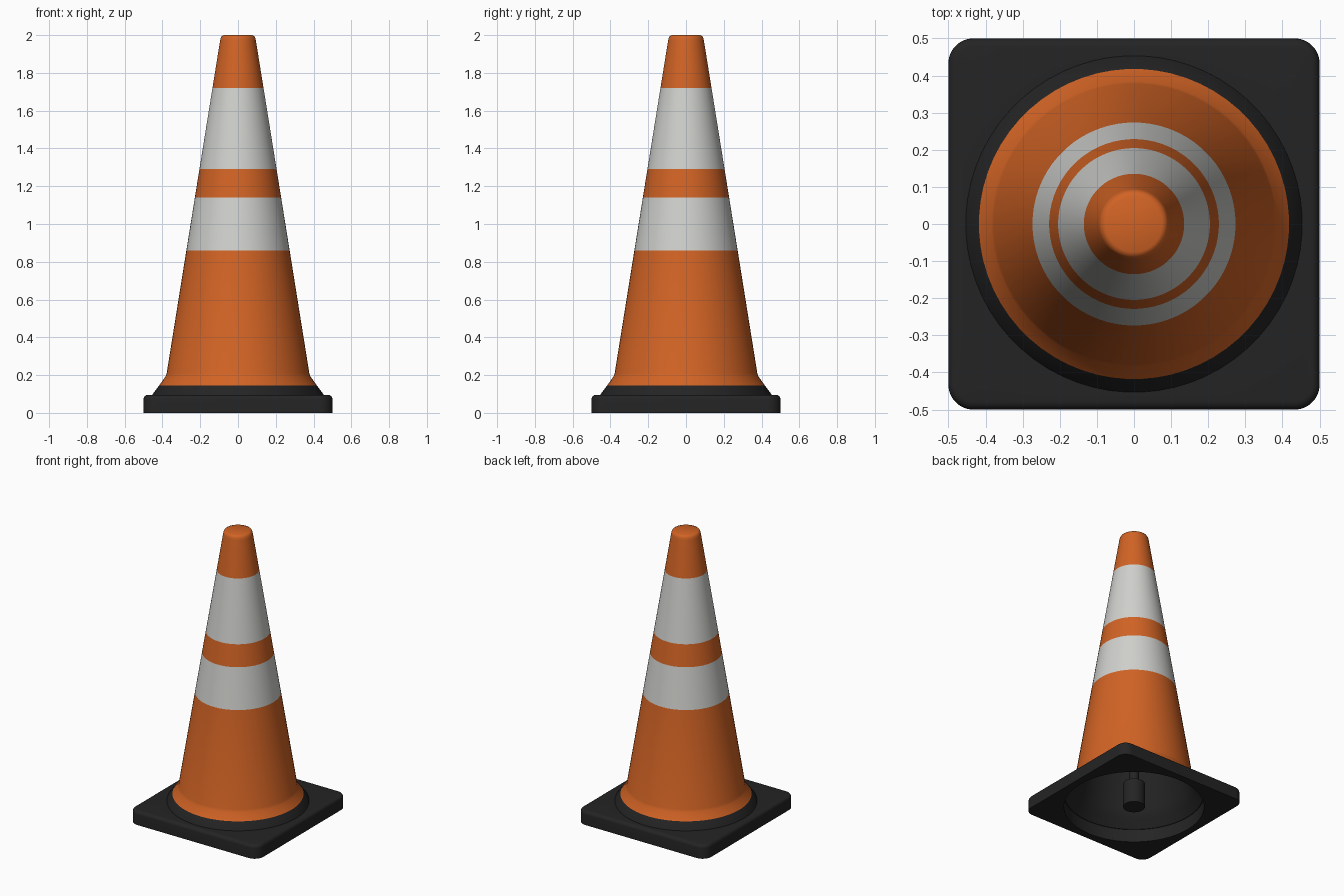
import bpy, bmesh, math

if "Cube" in bpy.data.objects:
    bpy.data.objects.remove(bpy.data.objects["Cube"])


def material(name, rgb):
    m = bpy.data.materials.new(name)
    m.diffuse_color = (*rgb, 1)
    m.use_nodes = True
    m.node_tree.nodes["Principled BSDF"].inputs["Base Color"].default_value = m.diffuse_color
    return m


BLACK, ORANGE, WHITE = 0, 1, 2
materials = [material("black rubber", (0.0175, 0.0175, 0.0175)),
             material("orange plastic", (0.64, 0.125, 0.018)),
             material("white band", (0.63, 0.63, 0.61))]


def finish(name, bm, angle=35):
    bmesh.ops.recalc_face_normals(bm, faces=bm.faces)
    mesh = bpy.data.meshes.new(name)
    bm.to_mesh(mesh)
    bm.free()
    for m in materials:
        mesh.materials.append(m)
    obj = bpy.data.objects.new(name, mesh)
    bpy.context.collection.objects.link(obj)
    bpy.ops.object.select_all(action='DESELECT')
    obj.select_set(True)
    bpy.context.view_layer.objects.active = obj
    bpy.ops.object.shade_smooth_by_angle(angle=math.radians(angle))
    return obj


def bridge(bm, a, b, mat):
    n = len(a)
    for i in range(n):
        j = (i + 1) % n
        bm.faces.new((a[i], a[j], b[j], b[i])).material_index = mat


N = 64


def circle(bm, r, z):
    # Half-step offset keeps the circle matched to the rounded square
    return [bm.verts.new((r * math.cos(t), r * math.sin(t), z))
            for t in ((i + 0.5) * 2 * math.pi / N for i in range(N))]


def rounded_square(bm, half, radius, z):
    loop, per = [], N // 4
    for q in range(4):
        cx = (half - radius) * (1 if q in (0, 3) else -1)
        cy = (half - radius) * (1 if q in (0, 1) else -1)
        for k in range(per):
            t = (q + k / (per - 1)) * math.pi / 2
            loop.append(bm.verts.new((cx + radius * math.cos(t),
                                      cy + radius * math.sin(t), z)))
    return loop


def cone_radius(z):
    return 0.38 - 0.161 * (z - 0.2)


# Base plate: rounded square with a softened top edge and a round hole
bm = bmesh.new()
H, EDGE = 0.095, 0.022
loops = [rounded_square(bm, 0.5, 0.067, 0)]
for k in range(5):
    t = k * math.pi / 8
    inset = EDGE * (1 - math.cos(t))
    loops.append(rounded_square(bm, 0.5 - inset, 0.067 - inset,
                                H - EDGE + EDGE * math.sin(t)))
loops += [circle(bm, 0.45, H), circle(bm, 0.45, 0)]
for a, b in zip(loops, loops[1:] + loops[:1]):
    bridge(bm, a, b, BLACK)
finish("base_plate", bm)

# Cone shell: outer skin with bands, hollow inside, central stem and peg.
# Each row is radius, height, colour of the strip leading to the next row.
outer = [(0.455, 0.09, BLACK), (0.452, 0.1, BLACK), (0.418, 0.145, ORANGE),
         (0.384, 0.193, ORANGE), (0.378, 0.21, ORANGE)]
outer += [(cone_radius(z), z, c) for z, c in
          ((0.86, WHITE), (1.14, ORANGE), (1.29, WHITE), (1.72, ORANGE), (1.97, ORANGE))]
outer += [(0.092, 1.985, ORANGE), (0.086, 1.995, ORANGE), (0.076, 2.0, ORANGE)]
inner = [(0.446, 0.09, BLACK), (0.4, 0.145, BLACK), (0.362, 0.2, BLACK),
         (0.075, 1.97, BLACK), (0.032, 1.97, BLACK), (0.032, 0.19, BLACK),
         (0.045, 0.185, BLACK), (0.07, 0.17, BLACK), (0.07, 0.0, BLACK)]

bm = bmesh.new()
outer_loops = [circle(bm, r, z) for r, z, c in outer]
inner_loops = [circle(bm, r, z) for r, z, c in inner]
for rows, rings in ((outer, outer_loops), (inner, inner_loops)):
    for row, a, b in zip(rows, rings, rings[1:]):
        bridge(bm, a, b, row[2])
bridge(bm, outer_loops[0], inner_loops[0], BLACK)
bm.faces.new(outer_loops[-1]).material_index = ORANGE
bm.faces.new(inner_loops[-1]).material_index = BLACK
finish("cone_shell", bm)
